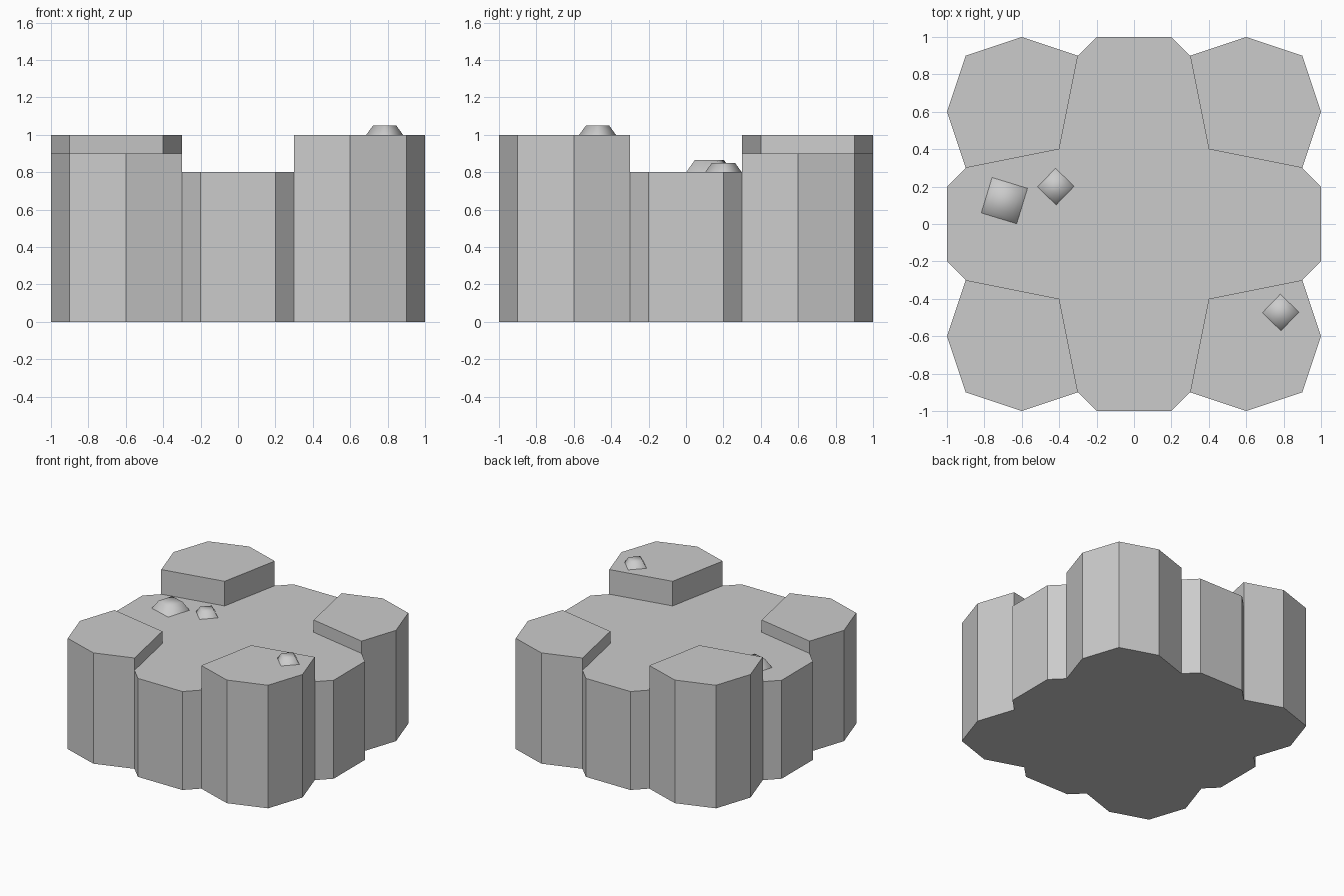
import bpy, bmesh
from math import radians
from mathutils import Matrix

if "Cube" in bpy.data.objects:
    bpy.data.objects.remove(bpy.data.objects["Cube"])

FLOOR = 0.8
# One front-right quarter: pillar profile, starting at its inner corner
PILLAR = [(0.4, -0.4), (0.3, -0.9), (0.6, -1), (0.9, -0.9), (1, -0.6), (0.9, -0.3)]


def quarter(points, n):
    """Rotate points by n quarter turns about z."""
    for _ in range(n):
        points = [(-y, x) for x, y in points]
    return points


def finish(name, bm):
    bmesh.ops.remove_doubles(bm, verts=bm.verts, dist=1e-4)
    bmesh.ops.recalc_face_normals(bm, faces=bm.faces)
    mesh = bpy.data.meshes.new(name)
    bm.to_mesh(mesh)
    bm.free()
    obj = bpy.data.objects.new(name, mesh)
    bpy.context.collection.objects.link(obj)
    return obj


def face(bm, pts):
    bm.faces.new([bm.verts.new(p) for p in pts])


def wall(bm, a, b, low, high):
    face(bm, [(*a, low), (*b, low), (*b, high), (*a, high)])


# Stone block: sunken cross-shaped floor with four raised corner pillars
bm = bmesh.new()
cross, outline = [], []
for n, top in enumerate((1.0, 0.9, 1.0, 0.9)):
    p = quarter(PILLAR, n)
    s0, s1 = quarter([(0.2, -1), (1, -0.2)], n)
    s2 = quarter([(1, 0.2)], n)[0]
    face(bm, [(*v, top) for v in p])
    for i in range(1, 5):
        wall(bm, p[i], p[i + 1], 0, top)
    # inner walls, split at the outer edge where they meet the floor
    wall(bm, p[0], p[1], FLOOR, top)
    wall(bm, p[5], p[0], FLOOR, top)
    # outer walls of the floor between pillars
    wall(bm, s0, p[1], 0, FLOOR)
    wall(bm, p[5], s1, 0, FLOOR)
    wall(bm, s1, s2, 0, FLOOR)
    cross += [s0, p[1], p[0], p[5], s1]
    outline += [s0] + p[1:] + [s1]
face(bm, [(*v, FLOOR) for v in cross])
face(bm, [(*v, 0) for v in reversed(outline)])
finish("stone_block", bm)

# Pebbles: smooth four-sided stones with narrowed tops
PEBBLES = [(-0.693, 0.125, FLOOR, 0.14, 0.065, 28),
           (-0.418, 0.2, FLOOR, 0.098, 0.05, 1),
           (0.784, -0.473, 1.0, 0.098, 0.05, 1)]
for i, (x, y, z, r, h, turn) in enumerate(PEBBLES):
    bm = bmesh.new()
    place = Matrix.Translation((x, y, z + h / 2)) @ Matrix.Rotation(radians(turn), 4, 'Z')
    bmesh.ops.create_cone(bm, cap_ends=True, segments=4, radius1=r,
                          radius2=r * 0.63, depth=h, matrix=place)
    bottom = [f for f in bm.faces if f.calc_center_median().z < z + 0.001]
    bmesh.ops.delete(bm, geom=bottom, context='FACES_ONLY')
    for f in bm.faces:
        f.smooth = True
    finish(f"pebble_{i + 1}", bm)
